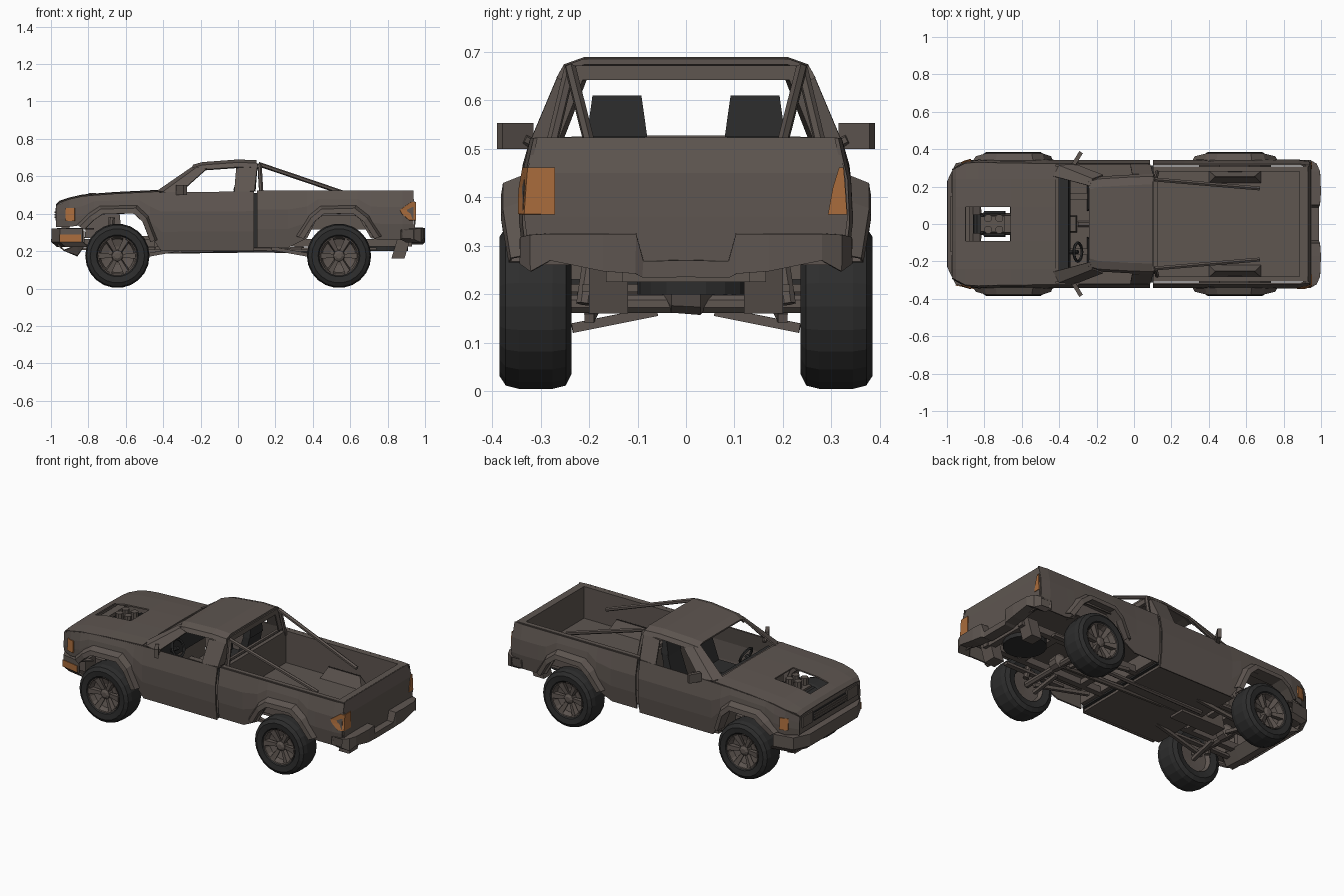
import bpy, bmesh, math
from mathutils import Vector

if "Cube" in bpy.data.objects:
    bpy.data.objects.remove(bpy.data.objects["Cube"])


def material(name, rgb):
    m = bpy.data.materials.new(name)
    m.diffuse_color = (*rgb, 1)
    m.use_nodes = True
    m.node_tree.nodes["Principled BSDF"].inputs["Base Color"].default_value = m.diffuse_color
    return m


BODY = material("brown grey paint", (0.112, 0.092, 0.081))
DARK = material("black rubber", (0.026, 0.026, 0.026))
LAMP = material("orange lamp", (0.40, 0.15, 0.045))


def add(name, verts, faces, mat, mirror=False, thick=0):
    bm = bmesh.new()
    vs = [bm.verts.new(v) for v in verts]
    for f in faces:
        bm.faces.new([vs[i] for i in f])
    bmesh.ops.recalc_face_normals(bm, faces=bm.faces)
    me = bpy.data.meshes.new(name)
    bm.to_mesh(me)
    bm.free()
    me.materials.append(mat)
    ob = bpy.data.objects.new(name, me)
    bpy.context.collection.objects.link(ob)
    if thick:
        s = ob.modifiers.new("thickness", 'SOLIDIFY')
        s.thickness, s.offset = thick, 0
    if mirror:
        ob.modifiers.new("mirror", 'MIRROR').use_axis = (False, True, False)
    return ob


def grid(name, rows, mat=BODY, mirror=True, thick=0.008, skip=()):
    n = len(rows[0])
    faces = [(i*n+j, i*n+j+1, (i+1)*n+j+1, (i+1)*n+j)
             for i in range(len(rows)-1) for j in range(n-1) if (i, j) not in skip]
    return add(name, [p for r in rows for p in r], faces, mat, mirror, thick)


def box(name, lo, hi, mat=BODY, mirror=False, inset=0, lean=0):
    # inset narrows the top, lean shifts the top along x
    v = [((hi[0]-inset if a else lo[0]+inset)+lean if c else (hi[0] if a else lo[0]),
          (hi[1]-inset if b else lo[1]+inset) if c else (hi[1] if b else lo[1]),
          hi[2] if c else lo[2]) for c in (0, 1) for b in (0, 1) for a in (0, 1)]
    f = [(0, 1, 3, 2), (4, 5, 7, 6), (0, 1, 5, 4), (2, 3, 7, 6), (0, 2, 6, 4), (1, 3, 7, 5)]
    return add(name, v, f, mat, mirror)


def beam(name, a, b, r, mat=BODY, mirror=True, n=6, r2=None):
    a, b = Vector(a), Vector(b)
    q = (b-a).to_track_quat('Z', 'Y')
    v = [p + q @ Vector((rr*math.cos(t), rr*math.sin(t), 0))
         for p, rr in ((a, r), (b, r if r2 is None else r2))
         for t in [2*math.pi*(i+.5)/n for i in range(n)]]
    f = [(i, (i+1) % n, n+(i+1) % n, n+i) for i in range(n)]
    return add(name, v, f + [tuple(range(n)), tuple(range(n, 2*n))], mat, mirror)


def lathe(name, prof, x, z, mat, n=20, mirror=True):
    # profile of (radius, y) turned about the y axis
    rows = [[(x+r*math.cos(2*math.pi*i/n), y, z+r*math.sin(2*math.pi*i/n)) for r, y in prof]
            for i in range(n+1)]
    ob = grid(name, rows, mat, mirror, 0)
    bm = bmesh.new()
    bm.from_mesh(ob.data)
    bmesh.ops.remove_doubles(bm, verts=bm.verts, dist=1e-5)
    bmesh.ops.recalc_face_normals(bm, faces=bm.faces)
    bm.to_mesh(ob.data)
    bm.free()
    return ob


def lerp(t, pts):
    for (a, u), (b, v) in zip(pts, pts[1:]):
        if t <= b:
            return u + (v-u)*max(0, (t-a)/(b-a))
    return pts[-1][1]


def wid(x, z):
    # half width of the body
    w = lerp(z, [(.2, .322), (.36, .342), (.46, .335), (.53, .315)])
    return w - 3.5*max(0, -.85-x)**2 - 2*max(0, x-.88)**2


def panel(name, cols):
    grid(name, [[(x, wid(x, z), z) for z in [lo+(hi-lo)*t for t in (0, .33, .67, 1)]]
                for x, lo, hi in cols])


# Body sides with the wheel openings
panel("cab_and_fender_side", [(-.97, .33, .44), (-.9, .33, .475), (-.83, .34, .49), (-.77, .4, .498),
                              (-.53, .4, .51), (-.47, .29, .512), (-.41, .2, .514), (-.2, .2, .516), (.086, .2, .518)])
panel("bed_side", [(.102, .22, .522), (.27, .22, .522), (.37, .27, .522), (.43, .39, .522),
                   (.64, .39, .522), (.71, .27, .522), (.76, .26, .522), (.88, .26, .522), (.938, .26, .522)])
box("cab_bed_gap", (.084, -.312, .22), (.104, .312, .51), DARK)

# Fender flares
for name, path in (
        ("front_flare", [(-.86, .34), (-.8, .4), (-.74, .44), (-.54, .445), (-.48, .39), (-.43, .26)]),
        ("rear_flare", [(.31, .28), (.38, .39), (.44, .44), (.63, .445), (.7, .39), (.77, .28)])):
    cx = -.645 if path[0][0] < 0 else .54
    rows = []
    for i, (x, z) in enumerate(path):
        out = .36 if i in (0, 5) else .376
        k = lambda s: (cx+(x-cx)*s, .2+(z-.2)*s)
        (x1, z1), (x2, z2) = k(.93), k(.83)
        rows.append([(x, wid(x, z)-.003, z), (x1, out, z1), (x2, out+.004, z2), (x2, .3, z2)])
    grid(name, rows, thick=.005)

# Hood with a cut-out for the engine
rows = []
for x, z in ((-.97, .44), (-.95, .458), (-.9, .474), (-.83, .49), (-.66, .503), (-.42, .515)):
    w = wid(x, z)
    rows.append([(x, y, z+h) for y, h in
                 ((-w, 0), (-.24, .006), (-.09, .009), (.09, .009), (.24, .006), (w, 0))])
grid("hood", rows, mirror=False, skip={(2, 2), (3, 2)})

# Engine poking up through the hood
box("engine_block", (-.82, -.06, .27), (-.62, .06, .42), inset=.015)
box("engine_intake", (-.82, -.04, .42), (-.69, .04, .47))
for x in (-.78, -.72):
    beam("carburettor", (x, .03, .46), (x, .03, .512), .022, n=8)
beam("intake_pipe", (-.8, .06, .44), (-.69, .06, .49), .01, DARK)
lathe("engine_pulley", [(0, -.05), (.03, -.05), (.03, .05), (0, .05)], -.83, .43, DARK, 10, False)
box("radiator", (-.945, -.2, .27), (-.9, .2, .43))

# Nose, grille and headlamps
box("nose_panel", (-.967, -.285, .33), (-.95, .285, .445))
box("grille", (-.973, -.15, .365), (-.966, .15, .42), DARK)
for z in (.376, .39, .404):
    box("grille_bar", (-.98, -.15, z), (-.97, .15, z+.009))
box("headlamp", (-.975, .165, .365), (-.966, .265, .43), mirror=True)
grid("front_marker_lamp", [[(x, wid(x, z)+.004, z) for z in (.36, .395, .43)] for x in (-.92, -.9, -.872)], LAMP)

# Front bumper and lower apron
path = [(-.995, 0), (-.995, .23), (-.95, .322), (-.83, .345)]
grid("front_bumper", [[(x+.06, y*.85, .32), (x, y, .318), (x, y, .25), (x+.03, y*.96, .225)] for x, y in path])
grid("front_apron", [[(-.965, y, .235), (-.93, y, .205), (-.86, y*.9, z), (-.82, y*.85, .235)]
                     for y, z in ((0, .175), (.15, .175), (.27, .18), (.28, .234))])
grid("bumper_lamp", [[(x, -y, .29), (x, -y, .25)] for x, y in ((-.954, .327), (-.9, .337), (-.84, .349))],
     LAMP, False, .004)
box("bumper_bracket", (-.94, .2, .24), (-.82, .3, .31), mirror=True)

# Roof and pillars
rows = []
for x, z, w in ((-.24, .656, .222), (-.19, .67, .237), (0, .684, .248), (.1, .68, .25)):
    rows.append([(x, 0, z), (x, w-.04, z), (x, w, z-.014), (x+.01, w+.012, z-.036)])
grid("roof", rows, thick=.012)
grid("windscreen_pillar", [[(-.43, .255, .52), (-.4, .312, .515), (-.315, .318, .508)],
                           [(-.235, .203, .654), (-.22, .24, .646), (-.165, .26, .642)]])
grid("rear_pillar", [[(-.02, .318, .515), (.086, .316, .52), (.09, .262, .52)],
                     [(-.01, .264, .643), (.1, .26, .655), (.1, .21, .65)]])
box("rear_window_header", (.085, -.25, .642), (.105, .25, .672))
box("windscreen_base", (-.44, -.31, .49), (-.4, .31, .517))
box("cab_back_wall", (.07, -.31, .21), (.086, .31, .522))
box("firewall", (-.45, -.3, .22), (-.43, .3, .5))
box("cab_floor", (-.44, -.315, .205), (.086, .315, .225))
# Door mirrors, swept back
grid("mirror_housing", [[(-.322, .32, z), (-.283, .384, z)] for z in (.5, .553)], thick=.022)
beam("mirror_arm", (-.32, .3, .5), (-.305, .335, .52), .012)

# Interior
box("dashboard", (-.43, -.3, .4), (-.34, .3, .49), DARK, inset=.01)
box("seat_cushion", (-.25, .07, .25), (-.02, .225, .36), DARK, True, .01)
box("seat_back", (-.08, .075, .34), (-.02, .215, .53), DARK, True, .01, .05)
box("headrest", (-.025, .08, .525), (.025, .205, .61), DARK, True, .012, .01)
bpy.ops.mesh.primitive_torus_add(major_segments=16, minor_segments=5, major_radius=.05, minor_radius=.008,
                                 location=(-.3, -.15, .47), rotation=(0, math.radians(65), 0))
bpy.context.object.name = "steering_wheel"
bpy.context.object.data.materials.append(DARK)
beam("steering_column", (-.37, -.15, .43), (-.3, -.15, .47), .012, DARK, False)

# Cargo bed
box("bed_inner_wall", (.102, .28, .32), (.93, .308, .524), mirror=True)
box("bed_front_wall", (.104, -.3, .23), (.128, .3, .524))
box("bed_floor", (.102, -.3, .315), (.93, .3, .33))
box("bed_wheel_box", (.4, .22, .33), (.68, .285, .4), mirror=True, inset=.035)
box("tailgate_inner", (.885, -.3, .3), (.925, .3, .524))
tx = [(.26, .942), (.36, .944), (.45, .942), (.523, .926)]
grid("tailgate", [[(x, y*wid(x, z), z) for y in (-1, -.8, 0, .8, 1)] for z, x in tx], mirror=False)
# Tail lamps: one wraps round the corner, the other is a narrow wedge
grid("left_tail_lamp", [[(.949, -.27, z), (.949, -wid(.94, z)+.002, z), (xs, -wid(xs, z)-.005, z)]
                        for z, xs in ((.365, .915), (.4, .875), (.42, .865), (.462, .925))], LAMP, False, .005)
grid("right_tail_lamp", [[(.949, a, z), (.949, wid(.94, z)-.002, z)]
                         for z, a in ((.365, .293), (.42, .303), (.462, .316))], LAMP, False, .005)
beam("bed_bar", (.11, .238, .665), (.67, .19, .475), .012)
beam("bed_hoop_post", (.125, .28, .5), (.115, .24, .665), .012)

# Rear bumper with a lowered middle step
grid("rear_bumper", [[(xi, y, t), (xo, y, t), (xo, y, b), (xi, y, b), (xi, y, t)] for y, t, b, xi, xo in (
    (0, .267, .238, .93, .985), (.09, .267, .238, .93, .985), (.105, .322, .245, .93, .992),
    (.17, .322, .25, .93, .997), (.28, .322, .272, .93, .992), (.32, .32, .25, .9, .975), (.34, .315, .265, .87, .94))])
box("rear_bracket", (.82, .12, .16), (.89, .2, .26), mirror=True, lean=.03)

# Wheels
for x in (-.645, .54):
    lathe("tyre", [(.1, .36), (.112, .381), (.145, .385), (.165, .372), (.172, .345), (.172, .275),
                   (.165, .248), (.14, .236), (.1, .245)], x, .175, DARK, 22)
    lathe("rim", [(.106, .376), (.1, .374), (.09, .342), (.05, .33), (0, .33)], x, .175, BODY, 18)
    lathe("rim_back", [(.105, .25), (.09, .27), (0, .275)], x, .175, BODY, 14)
    lathe("hub", [(.034, .32), (.03, .362), (.015, .37), (0, .37)], x, .175, BODY, 8)
    for i in range(6):
        c, s = math.cos(i*math.pi/3), math.sin(i*math.pi/3)
        beam("spoke", (x+.025*c, .35, .175+.025*s), (x+.1*c, .362, .175+.1*s), .013, n=4, r2=.022)
    # Axle, suspension and links
    d = 1 if x < 0 else -1
    beam("axle", (x, -.26, .18), (x, .26, .18), .02, mirror=False, n=8)
    lathe("differential", [(0, -.05), (.04, -.03), (.045, .03), (0, .06)], x, .2, BODY, 10, False)
    beam("link_arm", (x, .2, .15), (x+d*.36, .17, .215), .014, n=4)
    beam("lower_arm", (x+d*.04, .06, .165), (x+d*.03, .235, .13), .014, n=4)
    beam("damper", (x-d*.05, .21, .18), (x-d*.03, .19, .38 if x < 0 else .315), .018, n=8)
    box("leaf_spring", (x-.2, .185, .205), (x+.2, .215, .22), mirror=True)

# Chassis
box("frame_rail", (-.93, .13, .225), (.93, .165, .265), mirror=True)
for x in (-.9, -.5, -.1, .25, .68, .9):
    box("cross_member", (x-.02, -.15, .225), (x+.02, .15, .255))
box("gearbox", (-.6, -.05, .19), (-.3, .05, .28), inset=.01)
beam("drive_shaft", (-.3, 0, .22), (.52, 0, .2), .018, mirror=False, n=8)
beam("exhaust_pipe", (-.4, .09, .2), (.35, .09, .21), .014, mirror=False)
beam("spare_tyre", (.79, .02, .2), (.79, .02, .245), .12, DARK, False, 18)
